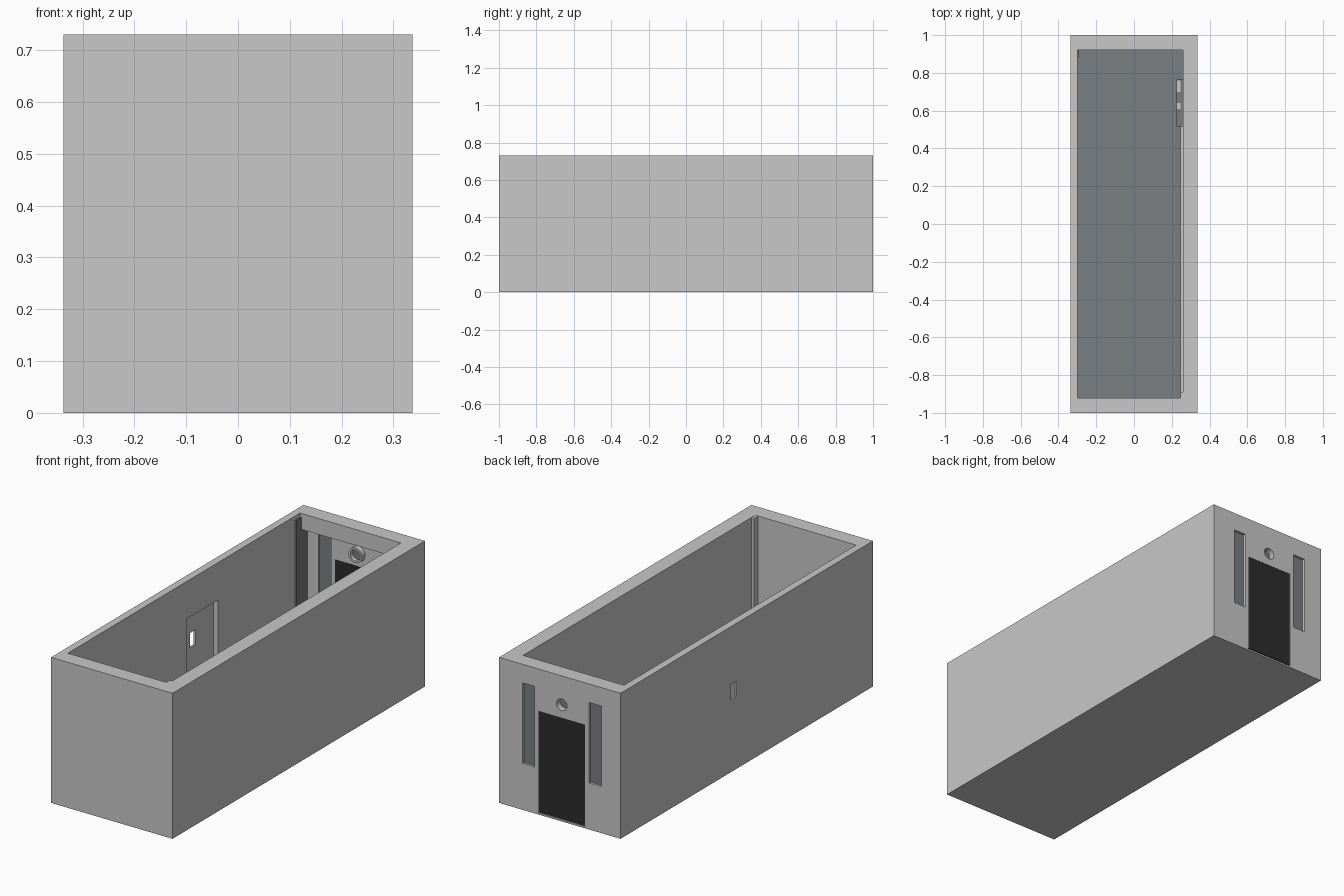
import bpy, bmesh, math
from mathutils import Matrix

if "Cube" in bpy.data.objects:
    bpy.data.objects.remove(bpy.data.objects["Cube"])


def mat(name, r, g, b):
    m = bpy.data.materials.new(name)
    m.diffuse_color = (r, g, b, 1)
    m.use_nodes = True
    m.node_tree.nodes["Principled BSDF"].inputs["Base Color"].default_value = m.diffuse_color
    return m


WALL = mat("light_grey_wall", 0.58, 0.58, 0.58)
GLASS = mat("blue_grey", 0.195, 0.212, 0.222)
BLACK = mat("black", 0.025, 0.025, 0.025)
DARK = mat("dark_grey", 0.2, 0.2, 0.2)


def finish(name, bm, m):
    me = bpy.data.meshes.new(name)
    bm.to_mesh(me)
    bm.free()
    ob = bpy.data.objects.new(name, me)
    bpy.context.scene.collection.objects.link(ob)
    me.materials.append(m)
    return ob


def box(name, x, y, z, m=WALL):
    """Box from (min, max) ranges on each axis."""
    bm = bmesh.new()
    bmesh.ops.create_cube(bm, size=1)
    for v in bm.verts:
        v.co = [r[1] if c > 0 else r[0] for c, r in zip(v.co, (x, y, z))]
    return finish(name, bm, m)


def cylinder(name, r, x, y, z, m=WALL):
    """Cylinder lying along y."""
    bm = bmesh.new()
    bmesh.ops.create_cone(bm, cap_ends=True, segments=24, radius1=r, radius2=r,
                          depth=y[1] - y[0])
    bm.transform(Matrix.Translation((x, sum(y) / 2, z)) @ Matrix.Rotation(math.pi / 2, 4, 'X'))
    return finish(name, bm, m)


def cut(ob, cutters):
    """Subtract the cutters, bake the result and remove them."""
    for c in cutters:
        c.hide_render = True
        mod = ob.modifiers.new("cut", 'BOOLEAN')
        mod.operation = 'DIFFERENCE'
        mod.solver = 'EXACT'
        mod.object = c
    dg = bpy.context.evaluated_depsgraph_get()
    dg.update()
    me = bpy.data.meshes.new_from_object(ob.evaluated_get(dg))
    ob.modifiers.clear()
    ob.data = me
    for c in cutters:
        bpy.data.objects.remove(c)


CX, HOLE_Z = -0.011, 0.585
windows = [(-0.232, -0.163), (0.139, 0.206)]

# Shell with room, rear recess, side door recess and openings
shell = box("wall_shell", (-0.337, 0.337), (-1, 1), (0, 0.73))
cutters = [
    box("room_cut", (-0.30, 0.26), (-0.92, 0.92), (0.008, 1)),
    box("rear_recess_cut", (-0.30, 0.26), (0.8, 0.97), (0.008, 0.65)),
    box("side_door_cut", (-0.326, -0.2), (0.02, 0.27), (0.008, 0.542)),
    box("side_window_cut", (-0.5, -0.28), (0.087, 0.13), (0.365, 0.44)),
    box("rear_door_cut", (CX - 0.13, CX + 0.13), (0.9, 1.1), (0.008, 0.52)),
    cylinder("porthole_cut", 0.029, CX, (0.9, 1.1), HOLE_Z),
]
cutters += [box("window_cut", w, (0.94, 1.1), (0.233, 0.637)) for w in windows]
cut(shell, cutters)

# Floor
box("floor", (-0.30, 0.26), (-0.92, 0.97), (0.004, 0.012), GLASS)

# Rear door and tall windows
box("rear_door", (CX - 0.13, CX + 0.13), (0.968, 0.999), (0.012, 0.52), BLACK)
for i, w in enumerate(windows):
    box("rear_window_%d" % i, w, (0.978, 0.988), (0.233, 0.637), GLASS)

# Round vent tube above the door
tube = cylinder("porthole_ring", 0.038, CX, (0.945, 0.972), HOLE_Z)
cut(tube, [cylinder("ring_cut", 0.028, CX, (0.8, 1.1), HOLE_Z)])
cylinder("porthole_glass", 0.029, CX, (0.965, 0.97), HOLE_Z, GLASS)

# Corner posts
box("rear_left_post", (-0.305, -0.293), (0.88, 0.972), (0.01, 0.71), DARK)
box("front_right_post", (0.245, 0.265), (-0.925, -0.89), (0.01, 0.729))

# Low skirting along the right wall
box("skirting", (0.245, 0.265), (-0.89, 0.52), (0.01, 0.06))

# Wall cabinet near the rear right, with two light plates on top
box("wall_cabinet", (0.224, 0.262), (0.515, 0.765), (0.25, 0.42), DARK)
for i, y in enumerate([(0.70, 0.76), (0.61, 0.64)]):
    box("cabinet_plate_%d" % i, (0.226, 0.245), y, (0.418, 0.424))
